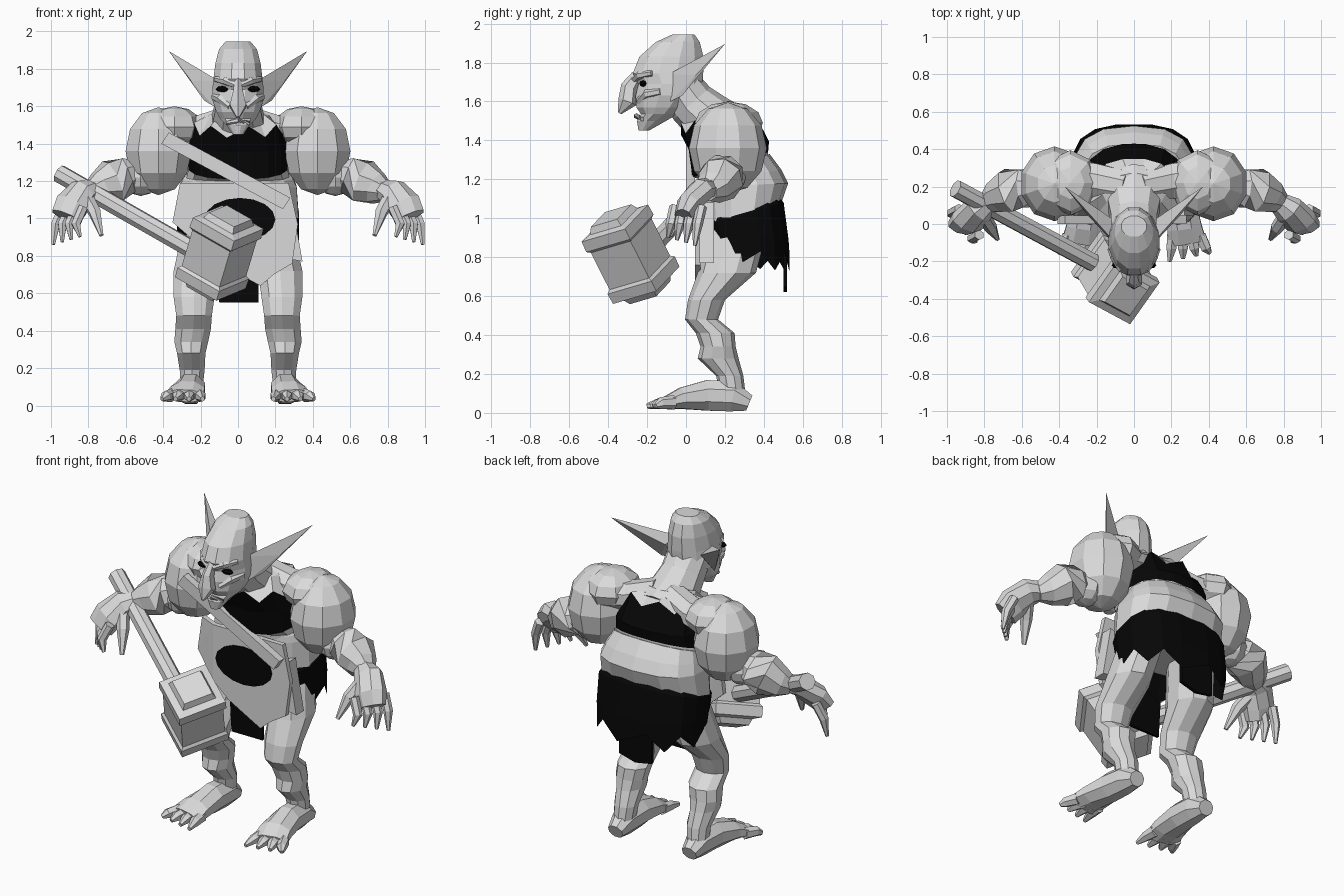
import bpy, bmesh
from math import sin, cos, pi, copysign
from mathutils import Vector, Matrix

if "Cube" in bpy.data.objects:
    bpy.data.objects.remove(bpy.data.objects["Cube"])


def material(name, value):
    m = bpy.data.materials.new(name)
    m.use_nodes = True
    colour = (value, value, value, 1)
    m.diffuse_color = colour
    m.node_tree.nodes["Principled BSDF"].inputs["Base Color"].default_value = colour
    return m


GREY, BLACK = 0, 1
MATS = [material("pale grey", 0.7), material("black", 0.002)]


def finish(name, bm, mat=None):
    bmesh.ops.recalc_face_normals(bm, faces=bm.faces)
    if mat is not None:
        for f in bm.faces:
            f.material_index = mat
    mesh = bpy.data.meshes.new(name)
    bm.to_mesh(mesh)
    bm.free()
    for m in MATS:
        mesh.materials.append(m)
    ob = bpy.data.objects.new(name, mesh)
    bpy.context.collection.objects.link(ob)


def skin(name, rings, mats, cap=True):
    """Bridge rings of points; mats is one index or one per segment."""
    bm = bmesh.new()
    loops = [[bm.verts.new(p) for p in r] for r in rings]
    n = len(loops[0])
    for k, (a, b) in enumerate(zip(loops, loops[1:])):
        for i in range(n):
            f = bm.faces.new((a[i], a[(i + 1) % n], b[(i + 1) % n], b[i]))
            f.material_index = mats[k] if isinstance(mats, list) else mats
    if cap:
        for loop, k in ((loops[0], 0), (loops[-1], -1)):
            f = bm.faces.new(loop)
            f.material_index = mats[k] if isinstance(mats, list) else mats
    finish(name, bm)


def stack(name, rings, mats=GREY, n=12, s=1, cap=True, power=1):
    """Level rings: height, centre x, half width, front y, back y, tilt, jaggedness.
    A power below one makes the rings boxier."""
    out = []
    for z, xc, rx, yf, yb, *extra in rings:
        tilt, jag = (extra + [0, 0])[:2]
        ring = []
        for i in range(n):
            a = 2 * pi * (i + 0.5) / n
            c, d = (copysign(abs(w) ** power, w) for w in (cos(a), sin(a)))
            ring.append((s * (xc + rx * c), (yf + yb) / 2 + (yb - yf) / 2 * d,
                         z + tilt * d + jag * (-1) ** i))
        out.append(ring)
    skin(name, out, mats, cap)


def tube(name, pts, n=8, mat=GREY, s=1):
    """Limb along points: x, y, z, sideways radius, other radius."""
    ps = [Vector(p[:3]) for p in pts]
    rings = []
    for i, p in enumerate(ps):
        t = (ps[min(i + 1, len(ps) - 1)] - ps[max(i - 1, 0)]).normalized()
        side = Vector((1, 0, 0)) if abs(t.x) < 0.9 else Vector((0, 1, 0))
        u = (side - t * side.dot(t)).normalized()
        v = t.cross(u)
        ring = []
        for k in range(n):
            a = 2 * pi * (k + 0.5) / n
            q = p + u * cos(a) * pts[i][3] + v * sin(a) * pts[i][4]
            ring.append((s * q.x, q.y, q.z))
        rings.append(ring)
    skin(name, rings, mat)


def ball(name, c, r, mat=GREY, s=1, seg=10, rows=6):
    bm = bmesh.new()
    m = Matrix.Translation((s * c[0], c[1], c[2])) @ Matrix.Diagonal((*r, 1))
    bmesh.ops.create_uvsphere(bm, u_segments=seg, v_segments=rows, radius=1, matrix=m)
    finish(name, bm, mat)


def hull(name, pts, s=1):
    bm = bmesh.new()
    vs = [bm.verts.new((s * x, y, z)) for x, y, z in pts]
    bmesh.ops.convex_hull(bm, input=vs)
    finish(name, bm, GREY)


def plate(name, outline, y, depth, mat):
    """Flat cut-out facing the front."""
    skin(name, [[(x, y, z) for x, z in outline],
                [(x, y + depth, z) for x, z in outline]], mat)


# Head and neck
stack("head", [(1.45, 0, .03, -.245, -.19), (1.5, 0, .065, -.255, -.1),
               (1.535, 0, .1, -.235, -.04), (1.57, 0, .12, -.26, .02),
               (1.63, 0, .14, -.265, .08), (1.69, 0, .142, -.25, .09),
               (1.745, 0, .136, -.28, .095), (1.83, 0, .125, -.245, .095),
               (1.905, 0, .105, -.16, .075), (1.945, 0, .07, -.07, .045)])
tube("neck", [(0, -.04, 1.69, .13, .11), (0, .03, 1.59, .13, .125),
              (0, .12, 1.51, .15, .14), (0, .22, 1.43, .2, .16)], 10)
tube("nose", [(0, -.25, 1.735, .02, .03), (0, -.29, 1.675, .03, .045),
              (0, -.3, 1.6, .05, .05), (0, -.342, 1.54, .008, .01)], 6)
tube("lower_lip", [(-.06, -.225, 1.51, .012, .012), (0, -.255, 1.525, .015, .015),
                   (.06, -.225, 1.51, .012, .012)], 6)

# Torso with dark vest, waist band and ragged kilt
stack("torso", [(.95, 0, .29, .09, .44), (1.22, 0, .28, .07, .42, .02),
                (1.275, 0, .27, .03, .425, .065), (1.375, 0, .27, .01, .43, .02),
                (1.49, 0, .24, -.03, .35, .03, .03), (1.55, 0, .17, .07, .3),
                (1.58, 0, .11, .14, .27)],
      [GREY, GREY, BLACK, BLACK, GREY, GREY], 16, power=.85)
stack("waist_band", [(1.02, 0, .33, .09, .49, .06), (1.17, 0, .32, .075, .525, .01),
                     (1.22, 0, .3, .075, .49, .03), (1.27, 0, .27, .09, .43, .06)],
      GREY, 14, power=.8)
stack("kilt", [(.79, 0, .325, .1, .535, -.02, .045), (.9, 0, .33, .1, .53, -.01),
               (1.02, 0, .332, .088, .505, .06), (1.1, 0, .28, .1, .45, .06)],
      BLACK, 16, cap=False, power=.75)
plate("back_tail", [(-.13, .64), (-.02, .62), (.09, .65), (.09, .9), (-.13, .9)],
      .5, .02, BLACK)

# Apron with folded side, its dark patch, the front cloth and the sash
plate("apron", [(-.2, 1.19), (.27, 1.19), (.32, .97), (.29, .76), (.19, .7),
                (.12, .64), (-.1, .76), (-.2, .85)], .045, .03, GREY)
hull("apron_fold", [(x, y + d, z) for x, y, z in
                    ((-.2, .045, 1.19), (-.2, .045, .85), (-.31, .095, 1.19), (-.35, .11, .98))
                    for d in (0, .03)])
plate("apron_patch", [(.01 + .19 * cos(i * pi / 8), .995 + .115 * sin(i * pi / 8))
                      for i in range(16)], .037, .008, BLACK)
plate("front_cloth", [(-.1, .55), (.11, .55), (.11, .9), (-.12, .9)], .08, .015, BLACK)
hull("sash", [(x, y + d, z) for x, y, z in
              ((-.41, 0, 1.4), (-.37, 0, 1.46), (.24, 0, 1.05), (.28, 0, 1.11))
              for d in (0, .045)])
hull("sash_end", [(x, y, z) for x, z in ((.23, 1.06), (.29, 1.08), (.345, .77), (.24, .79))
                  for y in (.07, .145)])

for side, s in (("left", 1), ("right", -1)):
    # Ear, eye, brow and cheek
    hull(side + "_ear", [(.11, -.09, 1.74), (.13, -.08, 1.6), (.18, -.02, 1.63),
                         (.25, .05, 1.735), (.12, .03, 1.73), (.37, .2, 1.895)], s)
    ball(side + "_eye", (.08, -.22, 1.692), (.04, .02, .017), BLACK, s, 8, 4)
    tube(side + "_brow", [(.015, -.265, 1.715, .015, .018), (.07, -.24, 1.735, .018, .022),
                          (.12, -.175, 1.745, .012, .015)], 6, s=s)
    tube(side + "_cheek", [(.04, -.24, 1.6, .02, .02), (.095, -.2, 1.64, .025, .025),
                           (.13, -.13, 1.65, .015, .02)], 6, s=s)

    # Shoulder and arm
    tube(side + "_neck_muscle", [(.04, .2, 1.53, .09, .08), (.2, .23, 1.48, .1, .08),
                                 (.36, .23, 1.46, .13, .1)], s=s)
    ball(side + "_upper_arm", (.425, .215, 1.36), (.185, .2, .235), s=s)
    ball(side + "_shoulder_cap", (.34, .22, 1.49), (.15, .175, .11), s=s, seg=8)
    ball(side + "_elbow", (.52, .2, 1.22), (.1, .11, .1), s=s, seg=8)
    tube(side + "_forearm", [(.54, .2, 1.25, .07, .07), (.59, .19, 1.23, .11, .105),
                             (.67, .18, 1.2, .12, .12), (.74, .14, 1.16, .09, .09),
                             (.79, .11, 1.14, .055, .055)], s=s)

    # Hand with hooked fingers
    tube(side + "_palm", [(.75, .13, 1.16, .05, .05), (.83, .075, 1.14, .085, .065),
                          (.89, .015, 1.07, .095, .065), (.92, -.015, 1.01, .085, .045)], s=s)
    for i in range(4):
        x, y = .965 - i * .036, .07 - i * .046
        tube(f"{side}_finger_{i + 1}",
             [(x - .03, y + .01, 1.06, .028, .028), (x + .01, y - .01, .97, .027, .027),
              (x + .023 - i * .012, y - .025, .86 + i * .014, .01, .01)], 6, s=s)
    tube(side + "_thumb", [(.82, .06, 1.13, .04, .04), (.765, -.02, 1.03, .035, .035),
                           (.73, -.08, .91, .012, .012)], 6, s=s)

    # Leg
    stack(side + "_leg", [(.06, .25, .06, .18, .31), (.19, .245, .07, .155, .295),
                          (.28, .25, .08, .06, .27), (.34, .25, .095, .075, .255),
                          (.41, .24, .1, .05, .25), (.48, .235, .1, -.005, .165),
                          (.58, .235, .115, .01, .2), (.72, .225, .125, .06, .36),
                          (.95, .18, .12, .12, .42)], GREY, 10, s)
    # Foot with spread toes
    tube(side + "_foot", [(.25, .325, .05, .05, .045), (.25, .24, .085, .075, .085),
                          (.255, .11, .09, .085, .085), (.27, -.02, .075, .1, .06),
                          (.285, -.1, .052, .11, .036)], s=s)
    for i in range(4):
        tube(f"{side}_toe_{i + 1}",
             [(.205 + i * .05, -.06, .055, .032, .037), (.2 + i * .062, -.13, .05, .03, .03),
              (.19 + i * .072, -.2 + i * .015, .035, .012, .014)], 6, s=s)

# Hammer: handle along h, head along u
start = Vector((-.955, .19, 1.24))
h = Vector((.78, -.42, -.445)).normalized()
u = Vector((-.19, .4, -.9))
u = (u - h * u.dot(h)).normalized()
v = h.cross(u)
tip = start + h * 1.05
tube("hammer_handle", [(*start, .05, .05), (*tip, .05, .05)], 8)
centre = Vector((-.1, -.285, .815))
profile = [(.23, .085), (.195, .1), (.185, .14), (.125, .142), (.11, .128)]
profile = [(-d, r) for d, r in profile] + profile[::-1]
skin("hammer_head", [[centre + u * d + (h * a + v * b) * r
                      for a, b in ((1, 1), (-1, 1), (-1, -1), (1, -1))]
                     for d, r in profile], GREY)
